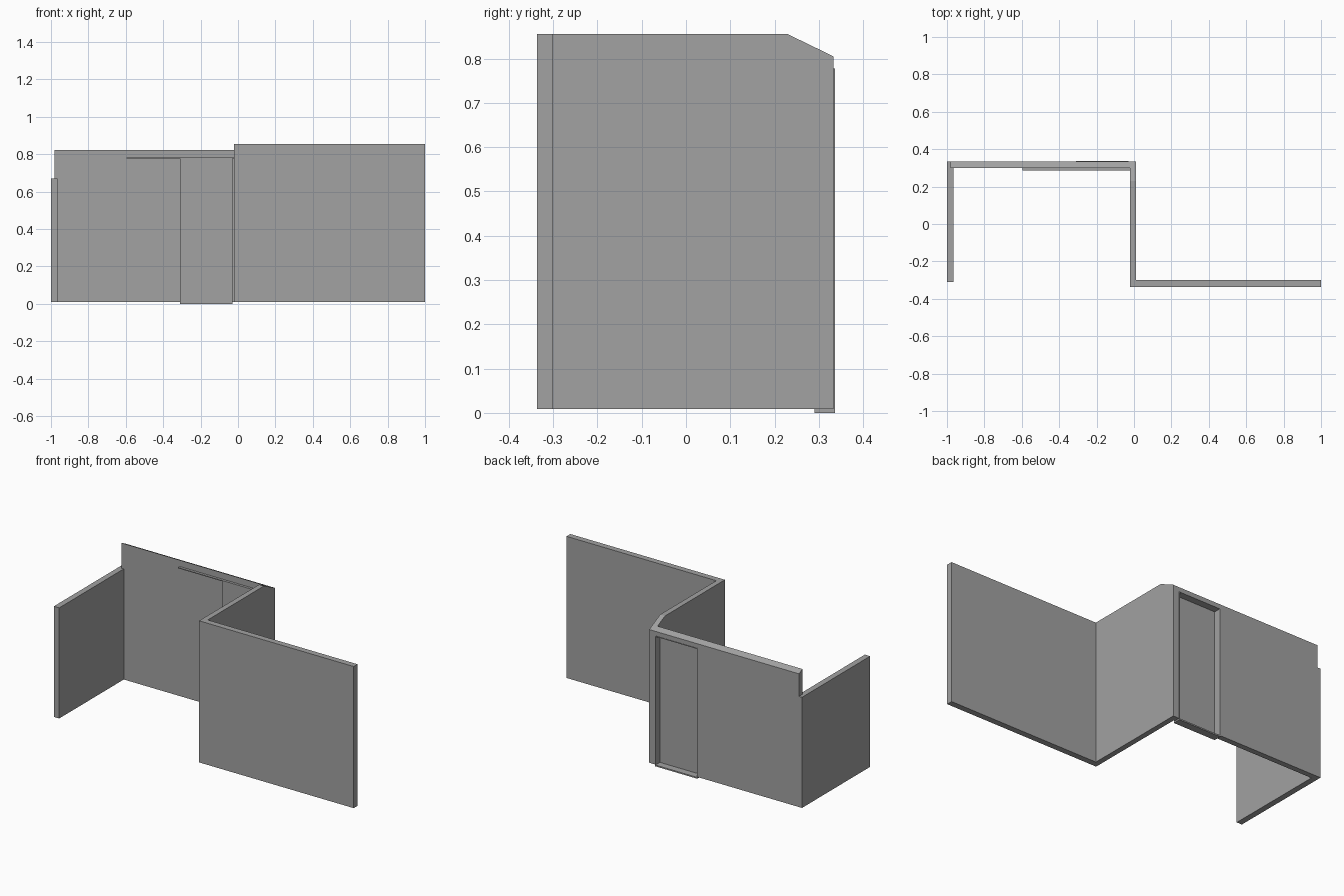
import bpy, bmesh
from mathutils import Vector

if "Cube" in bpy.data.objects:
    bpy.data.objects.remove(bpy.data.objects["Cube"])

grey = bpy.data.materials.new("wall_grey")
grey.diffuse_color = (0.36, 0.36, 0.36, 1)
grey.use_nodes = True
grey.node_tree.nodes["Principled BSDF"].inputs["Base Color"].default_value = grey.diffuse_color

BASE, HIGH = 0.009, 0.855          # wall bottom and full wall height
BACK_IN, BACK_OUT = 0.30, 0.333    # inner and outer face of the back wall
DOOR_L, DOOR_R, DOOR_TOP = -0.31, -0.03, 0.778


def finish(name, bm):
    bmesh.ops.recalc_face_normals(bm, faces=bm.faces)
    me = bpy.data.meshes.new(name)
    bm.to_mesh(me)
    bm.free()
    me.materials.append(grey)
    ob = bpy.data.objects.new(name, me)
    bpy.context.collection.objects.link(ob)
    return ob


def prism(name, points, direction, tweak=None):
    """Extrude a flat outline along a direction."""
    bm = bmesh.new()
    face = bm.faces.new([bm.verts.new(p) for p in points])
    ext = bmesh.ops.extrude_face_region(bm, geom=[face])
    moved = [g for g in ext["geom"] if isinstance(g, bmesh.types.BMVert)]
    bmesh.ops.translate(bm, verts=moved, vec=Vector(direction))
    if tweak:
        for v in bm.verts:
            tweak(v)
    return finish(name, bm)


def box(name, x0, x1, y0, y1, z0, z1):
    return prism(name, [(x0, y0, z0), (x1, y0, z0), (x1, y1, z0), (x0, y1, z0)],
                 (0, 0, z1 - z0))


def roof_slope(v):
    """Cut the wall top along the slope that falls towards the back."""
    if v.co.z > 0.8:
        v.co.z = HIGH - (v.co.y - 0.23) * 0.05 / 0.103


# Straight walls
box("left_wall", -1.0, -0.965, -0.31, BACK_IN, BASE, 0.67)
box("right_wall", 0.01, 1.0, -0.336, -0.30, BASE, HIGH)

# Middle wall with its sloped back corner
prism("middle_wall",
      [(-0.022, y, z) for y, z in ((-0.336, BASE), (BACK_OUT, BASE), (BACK_OUT, 0.805),
                                   (0.23, HIGH), (-0.336, HIGH))],
      (0.032, 0, 0))

# Back wall with door opening, step at the left end and sloped top
outline = [(-1, BASE), (-1, 0.67), (-0.98, 0.67), (-0.98, HIGH), (-0.022, HIGH),
           (-0.022, BASE), (DOOR_R, BASE), (DOOR_R, DOOR_TOP), (DOOR_L, DOOR_TOP),
           (DOOR_L, BASE)]
prism("back_wall", [(x, BACK_IN, z) for x, z in outline],
      (0, BACK_OUT - BACK_IN, 0), roof_slope)

# Door lining: thin jambs, head and sill around a recessed door
Y0, Y1, T = 0.29, 0.336, 0.003
for side, x in (("left", DOOR_L), ("right", DOOR_R - T)):
    box(side + "_door_jamb", x, x + T, Y0, Y1, 0, DOOR_TOP)
box("door_head", DOOR_L + T, DOOR_R - T, Y0, Y1, DOOR_TOP - T, DOOR_TOP)
box("door_sill", DOOR_L + T, DOOR_R - T, Y0, Y1, 0, 0.008)
box("door_panel", DOOR_L + T, DOOR_R - T, Y0, Y0 + 0.004, 0.008, DOOR_TOP - T)

# Sliding rail above the door, on the inside
box("door_rail", -0.595, -0.022, 0.285, BACK_IN, DOOR_TOP, DOOR_TOP + 0.005)
